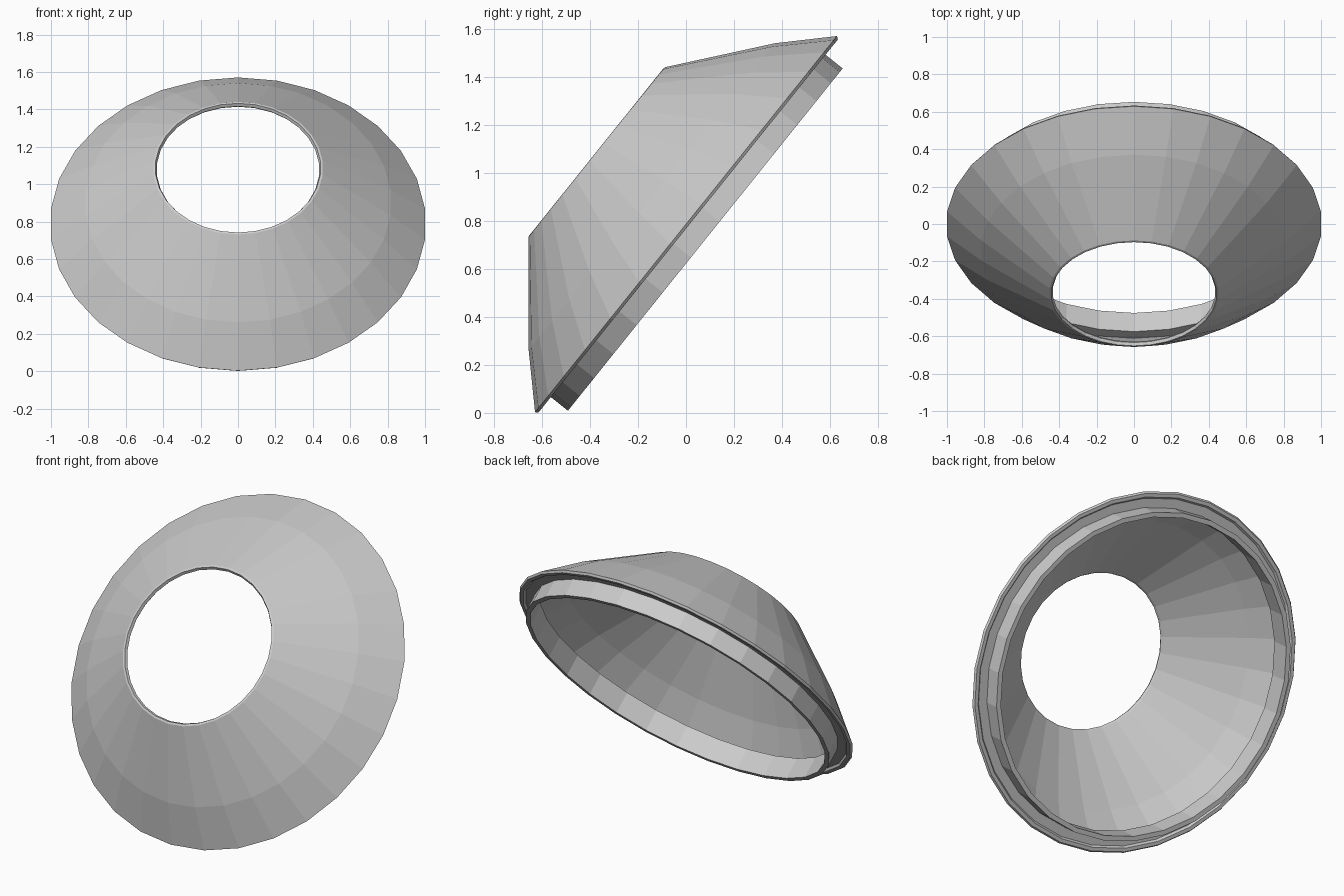
import bpy, bmesh
from math import sin, cos, pi, radians
from mathutils import Matrix

if "Cube" in bpy.data.objects:
    bpy.data.objects.remove(bpy.data.objects["Cube"])

SIDES = 30


def lathe(name, profile, matrix):
    """Revolve a closed (radius, height) profile around the local z axis."""
    bm = bmesh.new()
    rings = []
    for i in range(SIDES):
        a = 2 * pi * i / SIDES
        rings.append([bm.verts.new((r * sin(a), r * cos(a), h)) for r, h in profile])
    n = len(profile)
    for i in range(SIDES):
        p, q = rings[i], rings[(i + 1) % SIDES]
        for j in range(n):
            k = (j + 1) % n
            bm.faces.new((p[j], p[k], q[k], q[j]))
    bmesh.ops.recalc_face_normals(bm, faces=bm.faces)
    bm.transform(matrix)
    mesh = bpy.data.meshes.new(name)
    bm.to_mesh(mesh)
    bm.free()
    obj = bpy.data.objects.new(name, mesh)
    bpy.context.collection.objects.link(obj)
    return obj


# Cross-section of the hollow shade with its recessed collar
profile = [
    # outer wall, from the opening down to the wide rim
    (0.455, 0.478), (0.82, 0.183), (1.0055, 0.0),
    # rolled rim and flange underneath
    (0.997, -0.012), (0.977, -0.012), (0.967, 0.0), (0.915, 0.0),
    # collar
    (0.915, -0.103), (0.888, -0.103), (0.888, 0.025),
    # inner ledge and inner wall
    (0.945, 0.025), (0.808, 0.16), (0.442, 0.452),
    # lip of the opening
    (0.435, 0.464), (0.443, 0.480),
]

# Tilted toward the front
place = Matrix.Translation((0, 0, 0.787)) @ Matrix.Rotation(radians(51.25), 4, 'X')
lathe("tilted_shade", profile, place)
